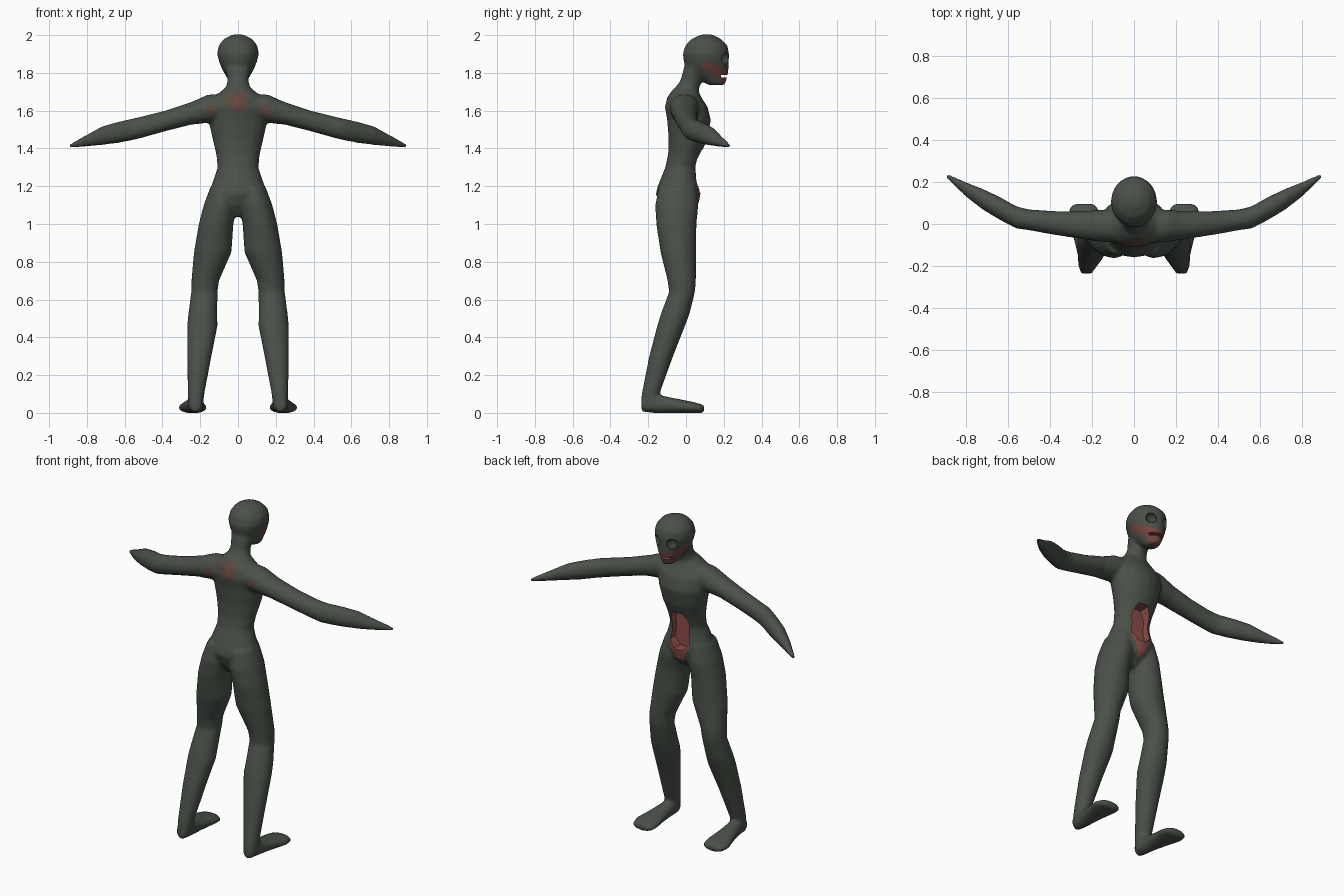
import bpy
import bmesh
from math import cos, sin, tau, hypot
from mathutils import Vector, Matrix

if "Cube" in bpy.data.objects:
    bpy.data.objects.remove(bpy.data.objects["Cube"])


def material(name, r, g, b):
    m = bpy.data.materials.new(name)
    m.diffuse_color = (r, g, b, 1)
    m.use_nodes = True
    node = m.node_tree.nodes["Principled BSDF"]
    node.inputs["Base Color"].default_value = (r, g, b, 1)
    node.inputs["Roughness"].default_value = 0.8
    return m


skin = material("grey green skin", 0.068, 0.083, 0.066)
bruise = material("faint bruise", 0.105, 0.066, 0.054)
raw = material("raw skin", 0.17, 0.06, 0.052)
wound = material("open wound", 0.27, 0.075, 0.065)
socket = material("eye socket", 0.045, 0.055, 0.045)
MATS = [skin, bruise, raw, wound, socket]


def loft(bm, axis, stations, sides=20):
    """Closed tube of oval rings; station = (position, u low, u high, v low, v high)."""
    rings = []
    for p, u0, u1, v0, v1 in stations:
        ring = []
        for i in range(sides):
            a = tau * i / sides
            co = [(u0 + u1) / 2 + (u1 - u0) / 2 * cos(a),
                  (v0 + v1) / 2 + (v1 - v0) / 2 * sin(a)]
            co.insert(axis, p)
            ring.append(bm.verts.new(co))
        rings.append(ring)
    for lower, upper in zip(rings, rings[1:]):
        for i in range(sides):
            j = (i + 1) % sides
            bm.faces.new((lower[i], lower[j], upper[j], upper[i]))
    bm.faces.new(rings[0][::-1])
    bm.faces.new(rings[-1])


def centred(rows):
    return [(z, -w, w, y0, y1) for z, w, y0, y1 in rows]


def mirrored(bm, axis, stations):
    """The same tube on both sides of the body."""
    loft(bm, axis, stations)
    if axis == 0:
        loft(bm, axis, [(-s[0], *s[1:]) for s in stations])
    else:
        loft(bm, axis, [(s[0], -s[2], -s[1], s[3], s[4]) for s in stations])


def new_object(name, bm, mats):
    bmesh.ops.recalc_face_normals(bm, faces=bm.faces)
    mesh = bpy.data.meshes.new(name)
    bm.to_mesh(mesh)
    bm.free()
    for m in mats:
        mesh.materials.append(m)
    ob = bpy.data.objects.new(name, mesh)
    bpy.context.collection.objects.link(ob)
    return ob


def bake(ob):
    """Replace the mesh by its modified result."""
    graph = bpy.context.evaluated_depsgraph_get()
    graph.update()
    mesh = bpy.data.meshes.new_from_object(ob.evaluated_get(graph))
    ob.modifiers.clear()
    ob.data = mesh


bm = bmesh.new()

# Torso
loft(bm, 2, centred([
    (1.04, .03, -.10, .0), (1.10, .10, -.14, .065), (1.16, .15, -.16, .078),
    (1.20, .142, -.15, .076), (1.25, .125, -.13, .064), (1.30, .108, -.11, .062),
    (1.37, .116, -.095, .08), (1.45, .135, -.092, .112), (1.55, .157, -.10, .132),
    (1.62, .16, -.112, .115), (1.67, .13, -.10, .082), (1.72, .07, -.065, .06)]))

# Neck
loft(bm, 2, centred([
    (1.64, .10, -.09, .06), (1.72, .065, -.058, .07),
    (1.76, .056, -.03, .085), (1.83, .068, -.01, .11)]))

# Head
loft(bm, 2, centred([
    (1.735, .035, .12, .205), (1.78, .062, .04, .22), (1.82, .085, .0, .226),
    (1.86, .101, -.012, .227), (1.90, .111, -.018, .229), (1.945, .103, -.004, .22),
    (1.98, .075, .03, .185), (2.003, .03, .08, .14)]))

# Legs
mirrored(bm, 2, [
    (.02, .185, .265, -.232, -.14), (.10, .178, .266, -.235, -.14),
    (.30, .14, .27, -.195, -.068), (.46, .108, .27, -.153, -.005),
    (.52, .11, .264, -.135, .018), (.64, .108, .248, -.09, .048),
    (.70, .10, .247, -.098, .053), (.85, .034, .234, -.135, .054),
    (1.0, .024, .208, -.158, .056), (1.1, .004, .182, -.163, .066),
    (1.2, .004, .145, -.145, .055)])

# Feet
mirrored(bm, 1, [
    (-.236, .195, .255, .005, .09), (-.16, .185, .265, -.002, .10),
    (-.08, .178, .285, -.002, .082), (.03, .165, .316, -.002, .06),
    (.075, .168, .31, -.002, .048), (.097, .19, .285, .002, .04)])

# Arms
mirrored(bm, 0, [
    (.08, -.09, .07, 1.55, 1.69), (.16, -.085, .068, 1.535, 1.685),
    (.25, -.072, .06, 1.525, 1.645), (.38, -.052, .062, 1.492, 1.602),
    (.50, -.03, .07, 1.458, 1.572), (.56, -.022, .085, 1.443, 1.558),
    (.64, .02, .13, 1.428, 1.54), (.72, .068, .168, 1.418, 1.517),
    (.80, .13, .2, 1.41, 1.473), (.895, .222, .242, 1.402, 1.422)])

body = new_object("body", bm, MATS)
remesh = body.modifiers.new("one_skin", 'REMESH')
remesh.mode = 'VOXEL'
remesh.voxel_size = 0.01
soften = body.modifiers.new("soften", 'SMOOTH')
soften.factor = 0.5
soften.iterations = 6
bake(body)
body.data.materials.clear()
for m in MATS:
    body.data.materials.append(m)

# Bruises on the back, raw skin round the mouth and below the belly
for f in body.data.polygons:
    x, y, z = f.center
    index = 0
    if y < 0.02 and 1.5 < z < 1.75:
        middle = hypot(x, z - 1.65)
        side = hypot(abs(x) - 0.145, z - 1.6)
        if middle < 0.022 and f.normal.y < 0:
            index = 2
        elif (middle < 0.062 or side < 0.035) and f.normal.y < 0:
            index = 1
    elif 1.73 < z < 1.88 and y > 0.09:
        if abs(z - 1.84 + 0.45 * (y - 0.1)) < 0.028 or (y > 0.16 and z < 1.78):
            index = 2
    elif 1.08 < z < 1.2 and f.normal.y > 0.2 and y > 0:
        if abs(x) < 0.012 + 0.5 * (z - 1.08):
            index = 3
    f.material_index = index

# Cutter for the belly cavity
bm = bmesh.new()
outline = [(.035, 1.395), (.06, 1.34), (.054, 1.27), (.066, 1.21), (.03, 1.165)]
outline += [(-x, z) for x, z in reversed(outline)]
face = bm.faces.new([bm.verts.new((x, 0.012, z)) for x, z in outline])
wall = bmesh.ops.extrude_face_region(bm, geom=[face])
bmesh.ops.translate(bm, vec=Vector((0, 0.2, 0)),
                    verts=[v for v in wall["geom"] if isinstance(v, bmesh.types.BMVert)])
cutters = [new_object("belly_cutter", bm, [wound])]

# Cutters for the eye sockets
for name, x in (("left_eye_cutter", .05), ("right_eye_cutter", -.05)):
    bm = bmesh.new()
    bmesh.ops.create_uvsphere(bm, u_segments=16, v_segments=10, radius=0.031,
                              matrix=Matrix.Translation((x, 0.208, 1.877)))
    cutters.append(new_object(name, bm, [socket]))

# Cutter for the mouth
bm = bmesh.new()
bmesh.ops.create_cube(bm, size=1, matrix=Matrix.Translation((0, 0.235, 1.783))
                      @ Matrix.Diagonal((0.2, 0.1, 0.014, 1)))
cutters.append(new_object("mouth_cutter", bm, [raw]))

for cutter in cutters:
    cutter.hide_render = True
    cut = body.modifiers.new(cutter.name, 'BOOLEAN')
    cut.operation = 'DIFFERENCE'
    cut.solver = 'EXACT'
    cut.material_mode = 'TRANSFER'
    cut.object = cutter
bake(body)
for cutter in cutters:
    bpy.data.objects.remove(cutter)

# Smooth skin with crisp wound edges
for ob in bpy.context.selected_objects:
    ob.select_set(False)
body.select_set(True)
bpy.context.view_layer.objects.active = body
bpy.ops.object.shade_smooth_by_angle(angle=0.7)
